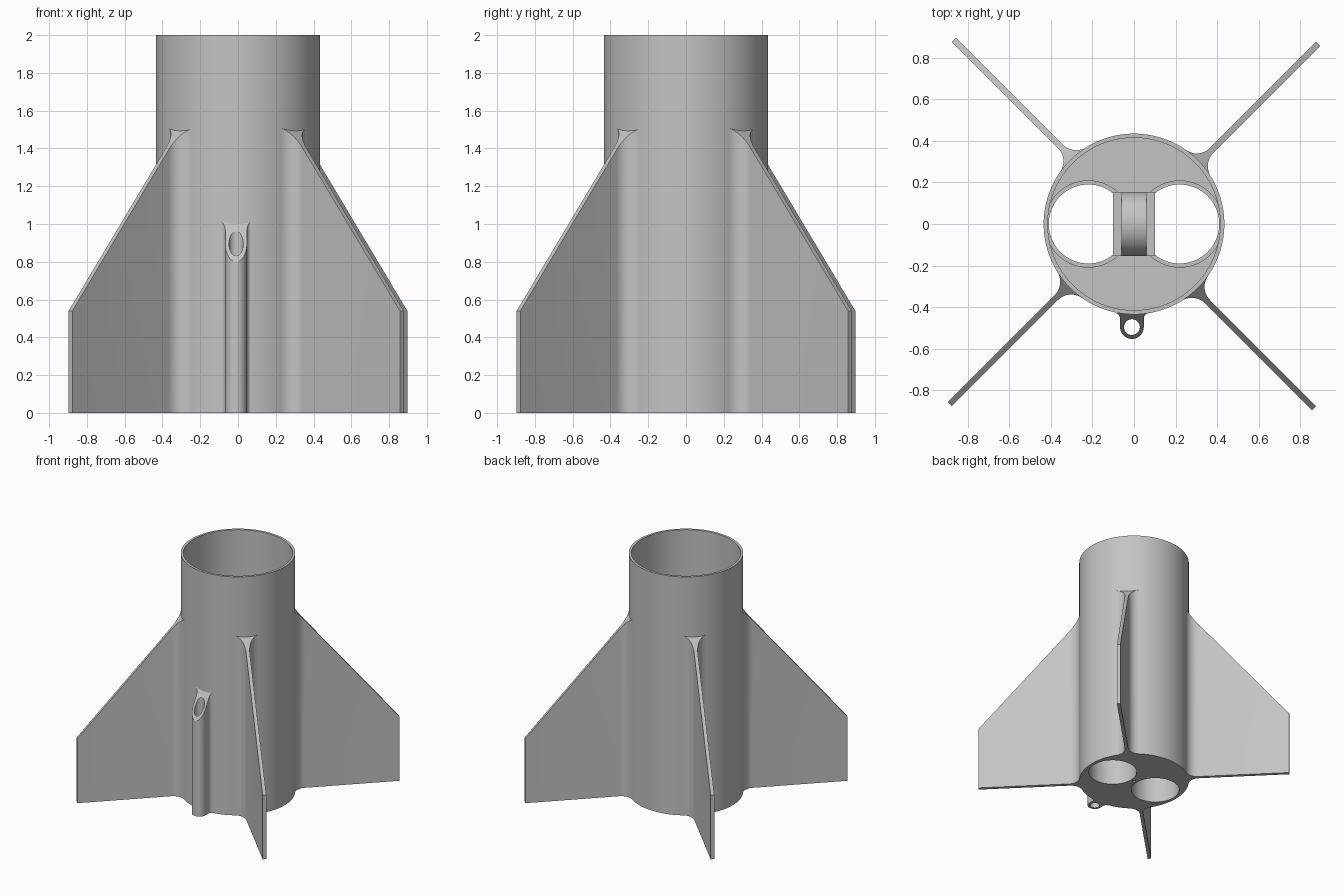
import bpy, bmesh, math
from mathutils import Matrix

if "Cube" in bpy.data.objects:
    bpy.data.objects.remove(bpy.data.objects["Cube"])

BODY_R, BORE_R = 0.435, 0.415
MOTOR_X, MOTOR_R, MOTOR_OUT = 0.22, 0.19, 0.21
STOP_Z = 1.3

grey = bpy.data.materials.new("plain grey")
grey.diffuse_color = (0.55, 0.55, 0.55, 1)
grey.use_nodes = True
grey.node_tree.nodes["Principled BSDF"].inputs["Base Color"].default_value = grey.diffuse_color


def circle(r, cx=0, cy=0, n=96):
    return [(cx + r * math.cos(2 * math.pi * i / n), cy + r * math.sin(2 * math.pi * i / n)) for i in range(n)]


def prism(name, loops, z0, top, turn=0):
    """Fill the loops (outline plus holes), extrude, and trim the top to top(x, y)."""
    bm = bmesh.new()
    edges = []
    for loop in loops:
        vs = [bm.verts.new((x, y, z0)) for x, y in loop]
        edges += [bm.edges.new((vs[i - 1], vs[i])) for i in range(len(vs))]
    bmesh.ops.triangle_fill(bm, edges=edges, use_beauty=True, normal=(0, 0, 1))
    ext = bmesh.ops.extrude_face_region(bm, geom=bm.faces[:], use_keep_orig=True)
    for v in ext["geom"]:
        if isinstance(v, bmesh.types.BMVert):
            v.co.z = top(v.co.x, v.co.y)
    bmesh.ops.recalc_face_normals(bm, faces=bm.faces[:])
    bm.transform(Matrix.Rotation(turn, 4, "Z"))
    return finish(name, bm)


def finish(name, bm):
    me = bpy.data.meshes.new(name)
    bm.to_mesh(me)
    bm.free()
    me.materials.append(grey)
    ob = bpy.data.objects.new(name, me)
    bpy.context.collection.objects.link(ob)
    bpy.ops.object.select_all(action="DESELECT")
    ob.select_set(True)
    bpy.context.view_layer.objects.active = ob
    bpy.ops.object.shade_smooth_by_angle(angle=math.radians(30))
    return ob


def fillet(t, r, n=10):
    """Arc from the body skin out to a flat side lying at distance t from the radial line."""
    cy = t + r
    cx = math.sqrt((BODY_R + r) ** 2 - cy ** 2)
    a0, a1 = math.pi + math.atan2(cy, cx), 1.5 * math.pi
    return [(cx + r * math.cos(a0 + (a1 - a0) * i / n), cy + r * math.sin(a0 + (a1 - a0) * i / n))
            for i in range(n + 1)]


def flared(left, right, r, cap):
    """Outline of a radial rib with a fillet on each side and the given outer cap."""
    lower = [(x, -y) for x, y in fillet(right, r)]
    return fillet(left, r) + cap + lower[::-1]


# Body tube
prism("body_tube", [circle(BODY_R), circle(BORE_R)], 0, lambda x, y: 2.0)

# End plate with motor holes and a small vent between them
prism("end_plate", [circle(BORE_R), circle(MOTOR_R, MOTOR_X), circle(MOTOR_R, -MOTOR_X),
                    circle(0.012, n=16)], 0, lambda x, y: 0.06)

# Pair of motor tubes
for side, s in (("left", -1), ("right", 1)):
    prism(side + "_motor_tube", [circle(MOTOR_OUT, s * MOTOR_X), circle(MOTOR_R, s * MOTOR_X)],
          0.06, lambda x, y: STOP_Z)

# Four swept fins with filleted roots
fin = flared(0.0, 0.028, 0.09, [(1.24, 0.0), (1.24, -0.028)])
for i in range(4):
    prism("fin_%d" % (i + 1), [fin], 0, lambda x, y: 0.54 + (1.24 - x) * 1.184,
          math.radians(45 + 90 * i))

# Guide tube on the front, cut at a slant
LUG_R, LUG_Y = 0.057, 0.496
cap = [(LUG_Y + LUG_R * math.cos(a), LUG_R * math.sin(a))
       for a in (math.pi / 2 - math.pi * k / 24 for k in range(25))]
lug = prism("guide_tube", [flared(LUG_R, LUG_R, 0.03, cap), circle(0.038, LUG_Y, n=40)], 0,
            lambda x, y: 1.0 - 1.7 * (x - 0.435), -math.pi / 2)
lug.location.x = -0.01

# Motor stop: two cheeks and a rounded cord bar between them
for side, s in (("left", -1), ("right", 1)):
    x0, x1 = sorted((s * 0.06, s * 0.1))
    prism(side + "_stop_cheek", [[(x0, -0.155), (x1, -0.155), (x1, 0.155), (x0, 0.155)]],
          STOP_Z, lambda x, y: STOP_Z + 0.12)
bar = prism("cord_bar", [[(0.155 * math.cos(math.pi * k / 32), 0.155 * math.sin(math.pi * k / 32))
                          for k in range(33)]], -0.06, lambda x, y: 0.06)
# stand the half disc upright with its axis along x
bar.rotation_euler = (math.pi / 2, 0, math.pi / 2)
bar.location.z = STOP_Z
